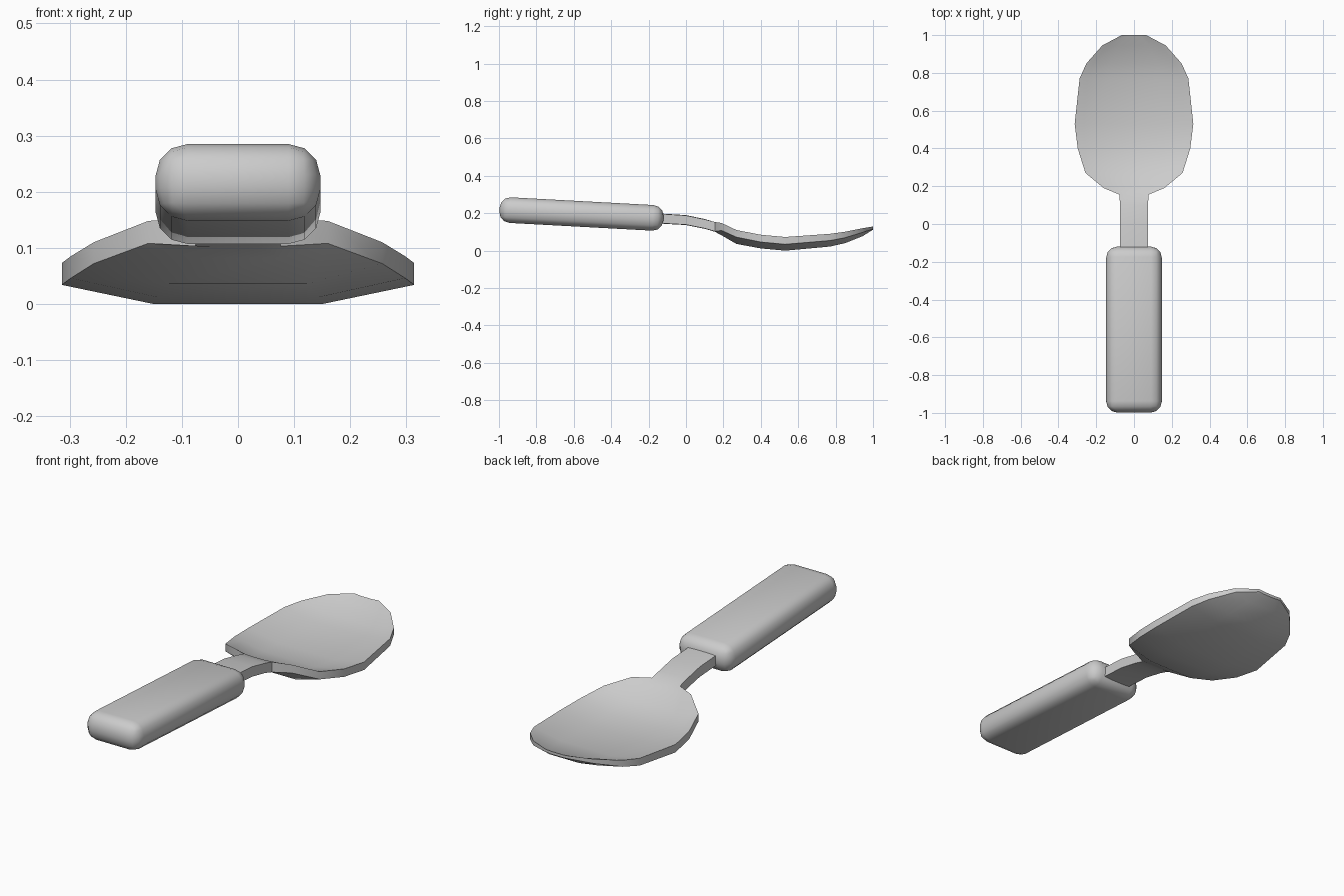
import bpy, bmesh, math
from mathutils import Matrix

if "Cube" in bpy.data.objects:
    bpy.data.objects.remove(bpy.data.objects["Cube"])


def finish(name, bm, angle):
    bmesh.ops.recalc_face_normals(bm, faces=bm.faces)
    mesh = bpy.data.meshes.new(name)
    bm.to_mesh(mesh)
    bm.free()
    obj = bpy.data.objects.new(name, mesh)
    bpy.context.collection.objects.link(obj)
    bpy.ops.object.select_all(action='DESELECT')
    obj.select_set(True)
    bpy.context.view_layer.objects.active = obj
    bpy.ops.object.shade_smooth_by_angle(angle=math.radians(angle))
    return obj


# handle: rounded block, tilted slightly downwards to the bowl
bm = bmesh.new()
bmesh.ops.create_cube(bm, size=1, matrix=Matrix.Diagonal((0.294, 0.878, 0.137, 1)))
bmesh.ops.bevel(bm, geom=bm.edges[:], offset=0.057, segments=3, profile=0.5, affect='EDGES')
handle = finish("handle", bm, 60)
handle.location = (0, -0.559, 0.196)
handle.rotation_euler.x = -0.054

# neck and bowl: y, half width, rim top, rim bottom, centre top, centre bottom
rows = [
    (-0.16, 0.075, 0.198, 0.148, 0.200, 0.146),
    (0.00, 0.075, 0.188, 0.139, 0.190, 0.137),
    (0.10, 0.075, 0.167, 0.119, 0.169, 0.117),
    (0.155, 0.076, 0.153, 0.103, 0.152, 0.101),
    (0.19, 0.16, 0.148, 0.108, 0.130, 0.082),
    (0.27, 0.257, 0.110, 0.072, 0.080, 0.036),
    (0.40, 0.298, 0.085, 0.046, 0.053, 0.012),
    (0.53, 0.314, 0.073, 0.034, 0.042, 0.000),
    (0.77, 0.288, 0.090, 0.054, 0.061, 0.022),
    (0.85, 0.252, 0.101, 0.069, 0.076, 0.040),
    (0.945, 0.168, 0.120, 0.098, 0.105, 0.078),
    (1.00, 0.065, 0.129, 0.115, 0.126, 0.112),
]
bm = bmesh.new()
rings = []
for y, w, rt, rb, ct, cb in rows:
    top = [(-1, rt), (-0.85, rt * 0.7 + ct * 0.3), (-0.48, ct), (0.48, ct),
           (0.85, rt * 0.7 + ct * 0.3), (1, rt)]
    low = [(1, rb), (0.48, cb), (-0.48, cb), (-1, rb)]
    rings.append([bm.verts.new((u * w, y, z)) for u, z in top + low])
n = len(rings[0])
for a, b in zip(rings, rings[1:]):
    for i in range(n):
        j = (i + 1) % n
        bm.faces.new((a[i], a[j], b[j], b[i]))
bm.faces.new(rings[0])
bm.faces.new(rings[-1])
finish("neck_and_bowl", bm, 50)
